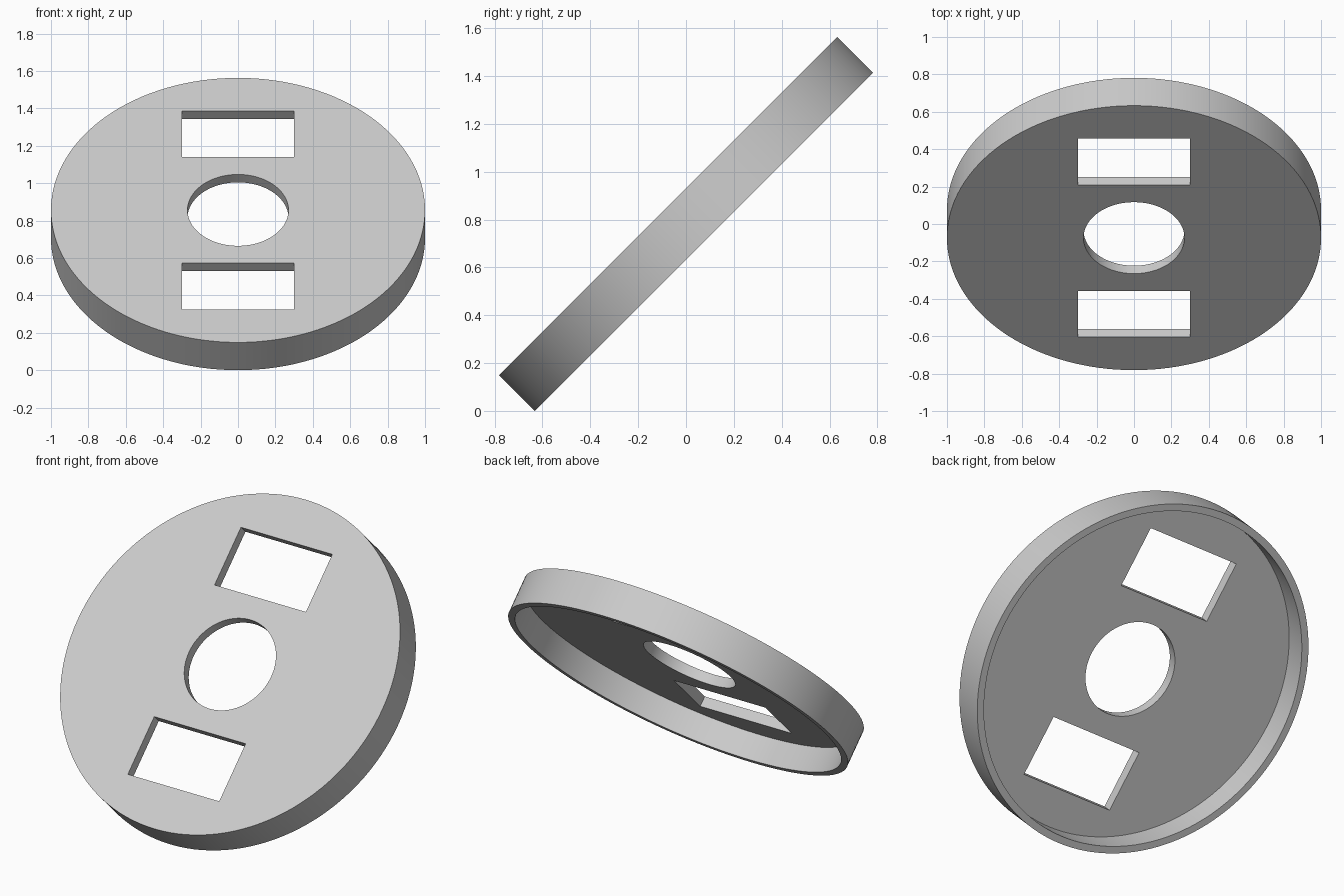
import bpy
import bmesh
from math import pi, radians, sqrt
from mathutils import Matrix, Vector

if "Cube" in bpy.data.objects:
    bpy.data.objects.remove(bpy.data.objects["Cube"], do_unlink=True)

RADIUS, LIP_RADIUS, BORE = 1.0, 0.96, 0.27
DEPTH, PLATE = 0.21, 0.06
SEGMENTS = 128

grey = bpy.data.materials.new("light grey")
grey.use_nodes = True
colour = (0.6, 0.6, 0.6, 1)
grey.diffuse_color = colour
grey.node_tree.nodes["Principled BSDF"].inputs["Base Color"].default_value = colour


def add_object(name, bm):
    bmesh.ops.recalc_face_normals(bm, faces=bm.faces)
    mesh = bpy.data.meshes.new(name)
    bm.to_mesh(mesh)
    bm.free()
    mesh.materials.append(grey)
    obj = bpy.data.objects.new(name, mesh)
    bpy.context.collection.objects.link(obj)
    return obj


# Dish: turned cross-section with a raised lip behind and a central bore
front, back = DEPTH / 2, -DEPTH / 2
floor = front - PLATE
profile = [(BORE, front), (RADIUS, front), (RADIUS, back),
           (LIP_RADIUS, back), (LIP_RADIUS, floor), (BORE, floor)]
bm = bmesh.new()
verts = [bm.verts.new((r, 0, z)) for r, z in profile]
edges = [bm.edges.new((a, b)) for a, b in zip(verts, verts[1:] + verts[:1])]
bmesh.ops.spin(bm, geom=verts + edges, cent=(0, 0, 0), axis=(0, 0, 1),
               angle=2 * pi, steps=SEGMENTS, use_duplicate=False)
bmesh.ops.remove_doubles(bm, verts=bm.verts, dist=0.0001)
disc = add_object("slotted_disc", bm)

# Rectangular windows above and below the bore
bm = bmesh.new()
for side in (-1, 1):
    place = Matrix.Translation((0, side * 0.575, floor)) @ Matrix.Diagonal((0.6, 0.35, 0.5, 1))
    bmesh.ops.create_cube(bm, size=1, matrix=place)
cutter = add_object("window_cutter", bm)
cutter.hide_render = True

cut = disc.modifiers.new("windows", 'BOOLEAN')
cut.operation = 'DIFFERENCE'
cut.solver = 'EXACT'
cut.object = cutter
bpy.ops.object.select_all(action='DESELECT')
disc.select_set(True)
bpy.context.view_layer.objects.active = disc
bpy.ops.object.modifier_apply(modifier=cut.name)
bpy.data.objects.remove(cutter, do_unlink=True)

# Smooth round walls, then lean the disc back to rest on its lower edge
bpy.ops.object.shade_smooth_by_angle(angle=radians(30))
disc.rotation_euler.x = radians(45)
disc.location = Vector((0, 0, (RADIUS + DEPTH / 2) / sqrt(2)))
